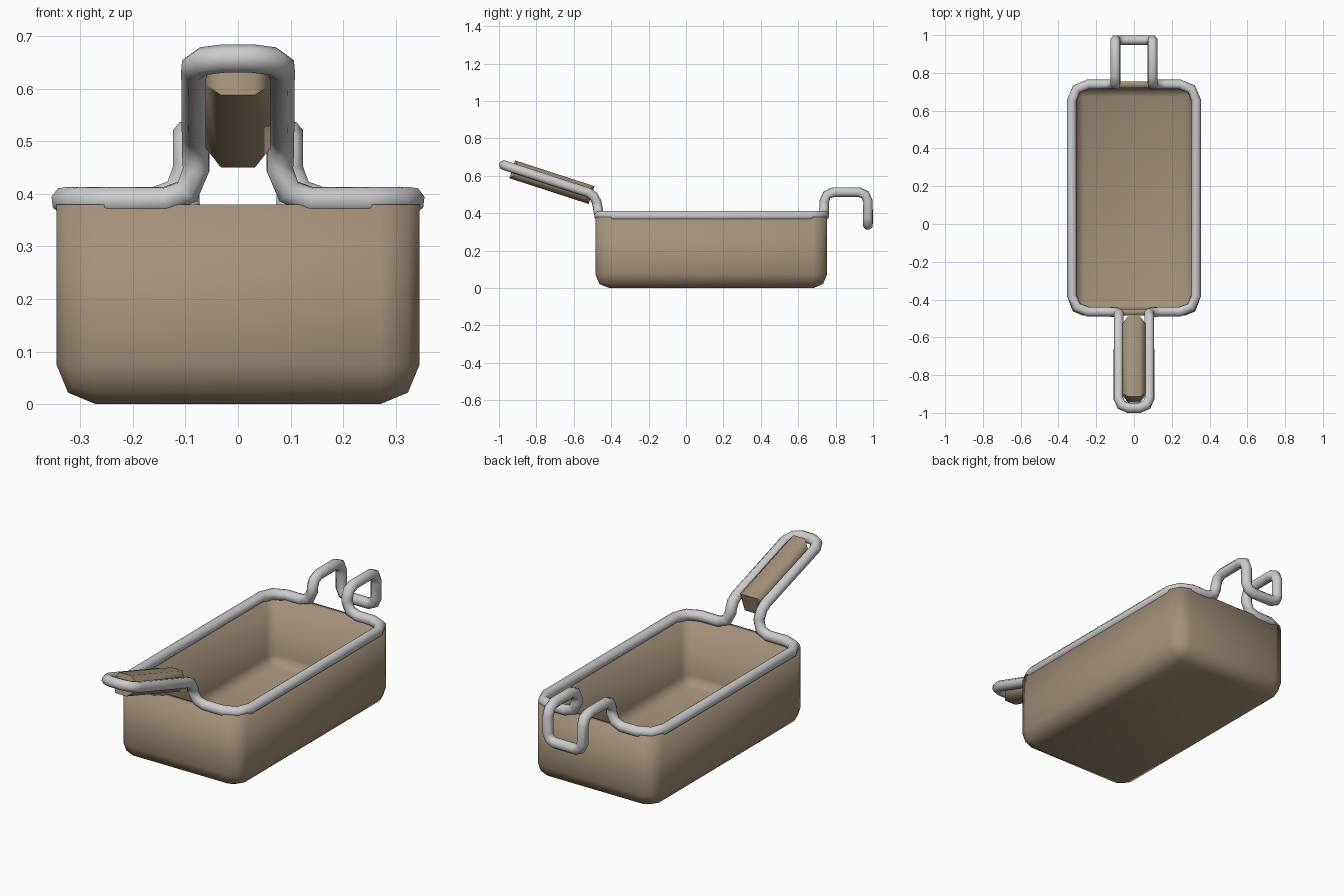
import bpy, bmesh, math
from mathutils import Vector, Matrix

if "Cube" in bpy.data.objects:
    bpy.data.objects.remove(bpy.data.objects["Cube"])

tan = bpy.data.materials.new("tan")
tan.diffuse_color = (0.36, 0.28, 0.19, 1)
tan.use_nodes = True
tan.node_tree.nodes["Principled BSDF"].inputs["Base Color"].default_value = tan.diffuse_color


def finish(obj, angle=50):
    bpy.ops.object.select_all(action='DESELECT')
    obj.select_set(True)
    bpy.context.view_layer.objects.active = obj
    bpy.ops.object.shade_smooth_by_angle(angle=math.radians(angle))


def box(name, size, matrix, edge_test, radius, segments, open_top=False):
    """Box with chosen edges bevelled; edge_test gets the edge direction and middle."""
    bm = bmesh.new()
    bmesh.ops.create_cube(bm, size=1, matrix=Matrix.Diagonal((*size, 1)))
    if open_top:
        top = [f for f in bm.faces if f.normal.z > 0.9]
        bmesh.ops.delete(bm, geom=top, context='FACES_ONLY')
    edges = []
    for e in bm.edges:
        a, b = (v.co for v in e.verts)
        if edge_test((b - a).normalized(), (a + b) / 2):
            edges.append(e)
    bmesh.ops.bevel(bm, geom=edges, offset=radius, segments=segments,
                    profile=0.5, affect='EDGES')
    bmesh.ops.recalc_face_normals(bm, faces=bm.faces)
    bm.transform(matrix)
    mesh = bpy.data.meshes.new(name)
    bm.to_mesh(mesh)
    bm.free()
    mesh.materials.append(tan)
    obj = bpy.data.objects.new(name, mesh)
    bpy.context.collection.objects.link(obj)
    return obj


# Basket: open tub, rounded upright and bottom edges, thick walls
basket = box("basket", (0.69, 1.24, 0.38), Matrix.Translation((0, 0.135, 0.19)),
             lambda d, m: abs(d.z) > 0.9 or m.z < -0.1, 0.075, 2, open_top=True)
wall = basket.modifiers.new("wall", 'SOLIDIFY')
wall.thickness = 0.035
wall.offset = -1
wall.use_even_offset = True
finish(basket)

# Handle grip: tilted block with chamfered long and upright edges
tilt = Matrix.Translation((0, -0.717, 0.566)) @ Matrix.Rotation(math.radians(-18), 4, 'X')
grip = box("handle_grip", (0.124, 0.446, 0.1), tilt,
           lambda d, m: abs(d.x) < 0.1, 0.03, 1)
finish(grip)

# Wire frame: one closed loop through handle, rim and rear hook (point, bend radius)
half = [
    ((0.083, -0.974, 0.657), 0.055),
    ((0.081, -0.485, 0.499), 0.04),
    ((0.078, -0.464, 0.387), 0.06),
    ((0.329, -0.464, 0.387), 0.085),
    ((0.329, 0.739, 0.387), 0.085),
    ((0.098, 0.739, 0.387), 0.06),
    ((0.098, 0.739, 0.513), 0.05),
    ((0.098, 0.973, 0.513), 0.05),
    ((0.098, 0.973, 0.337), 0.04),
]
corners = [(Vector(p), r) for p, r in half]
corners += [(Vector((-p[0], p[1], p[2])), r) for p, r in reversed(half)]

path = []
for i, (p, r) in enumerate(corners):
    to_prev = (corners[i - 1][0] - p).normalized()
    to_next = (corners[(i + 1) % len(corners)][0] - p).normalized()
    a, b = p + to_prev * r, p + to_next * r
    path += [a, p * 0.41 + (a + b) * 0.295, b]

curve = bpy.data.curves.new("wire_frame", 'CURVE')
curve.dimensions = '3D'
curve.bevel_depth = 0.027
curve.bevel_resolution = 2
spline = curve.splines.new('POLY')
spline.points.add(len(path) - 1)
for point, co in zip(spline.points, path):
    point.co = (*co, 1)
spline.use_cyclic_u = True
wire = bpy.data.objects.new("wire_frame", curve)
bpy.context.collection.objects.link(wire)
bpy.ops.object.select_all(action='DESELECT')
wire.select_set(True)
bpy.context.view_layer.objects.active = wire
bpy.ops.object.convert(target='MESH')
finish(bpy.context.view_layer.objects.active, 60)
